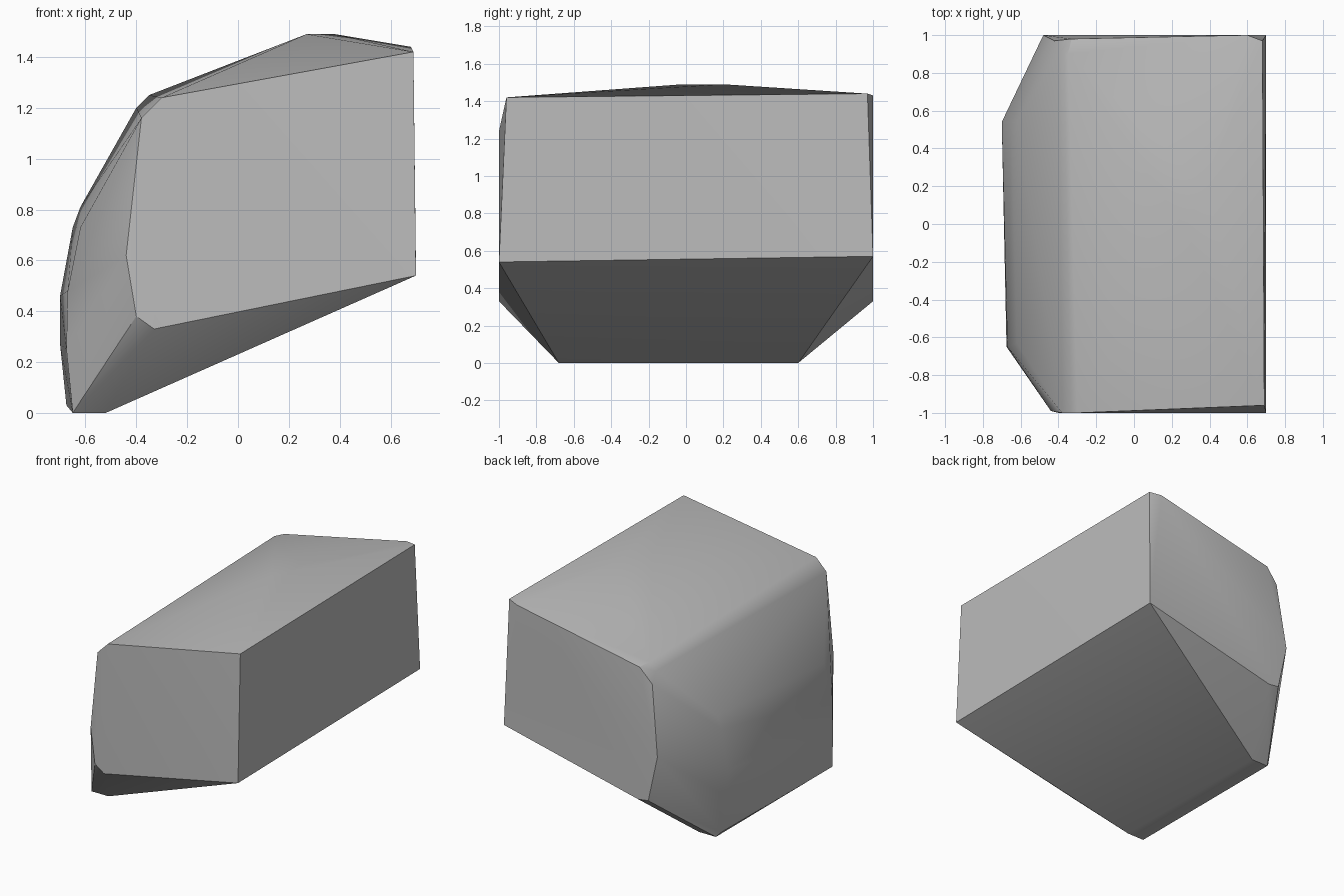
import bpy
import bmesh
from math import radians


def remove_default_cube():
    cube = bpy.data.objects.get("Cube")
    if cube is not None:
        bpy.data.objects.remove(cube, do_unlink=True)


def make_material(name, color):
    material = bpy.data.materials.new(name)
    material.use_nodes = True
    material.diffuse_color = color
    shader = material.node_tree.nodes["Principled BSDF"]
    shader.inputs["Base Color"].default_value = color
    return material


def build_hull(name, corner_groups, material):
    """Wrap a tight convex skin around the corners of each rock face."""
    bm = bmesh.new()
    for corners in corner_groups:
        for corner in corners:
            bm.verts.new(corner)
    result = bmesh.ops.convex_hull(bm, input=bm.verts[:])
    unused = {v for v in result["geom_interior"] + result["geom_unused"]
              if isinstance(v, bmesh.types.BMVert)}
    bmesh.ops.delete(bm, geom=list(unused), context="VERTS")
    # Merge the nearly coplanar triangles into broad facets
    bmesh.ops.dissolve_limit(bm, angle_limit=radians(0.5),
                             verts=bm.verts[:], edges=bm.edges[:])
    bmesh.ops.recalc_face_normals(bm, faces=bm.faces[:])
    mesh = bpy.data.meshes.new(name)
    bm.to_mesh(mesh)
    bm.free()
    mesh.materials.append(material)
    rock = bpy.data.objects.new(name, mesh)
    bpy.context.collection.objects.link(rock)
    return rock


remove_default_cube()
stone = make_material("stone grey", (0.5, 0.5, 0.5, 1.0))

# Broad front face, with a clipped outer edge
front_face = [(0.7, -1, 0.54), (0.69, -0.96, 1.42), (-0.3, -1, 1.24),
              (-0.38, -1, 1.16), (-0.44, -0.99, 0.62),
              (-0.4, -1, 0.38), (-0.33, -1, 0.33)]

# Broad back face, nearly parallel to the front
back_face = [(0.7, 1, 0.57), (0.68, 0.97, 1.44), (0.6, 1, 1.43),
             (-0.33, 0.98, 1.24), (-0.42, 0.97, 1.14),
             (-0.48, 1, 0.66), (-0.41, 1, 0.34), (-0.33, 1, 0.33)]

# Low crown and the shoulder leading down from it
crown = [(0.27, -0.02, 1.49), (0.38, 0.2, 1.49)]
shoulder = [(-0.35, 0.9, 1.25), (-0.4, 0.9, 1.2)]

# Rounded side, from its upper bend down to the base
rounded_side = [(-0.62, 0.54, 0.81), (-0.65, 0.54, 0.73),
                (-0.7, 0.54, 0.46), (-0.7, 0.54, 0.27),
                (-0.62, -0.63, 0.73), (-0.67, -0.65, 0.48),
                (-0.675, -0.65, 0.25)]

# Narrow strip on the ground
base = [(-0.65, -0.68, 0), (-0.52, -0.68, 0),
        (-0.675, 0.58, 0.03), (-0.65, 0.6, 0), (-0.52, 0.6, 0)]

rock = build_hull("rock", [front_face, back_face, crown, shoulder,
                           rounded_side, base], stone)

# Soft shading over gentle bends, crisp edges elsewhere
bpy.ops.object.select_all(action="DESELECT")
rock.select_set(True)
bpy.context.view_layer.objects.active = rock
bpy.ops.object.shade_smooth_by_angle(angle=radians(30))
